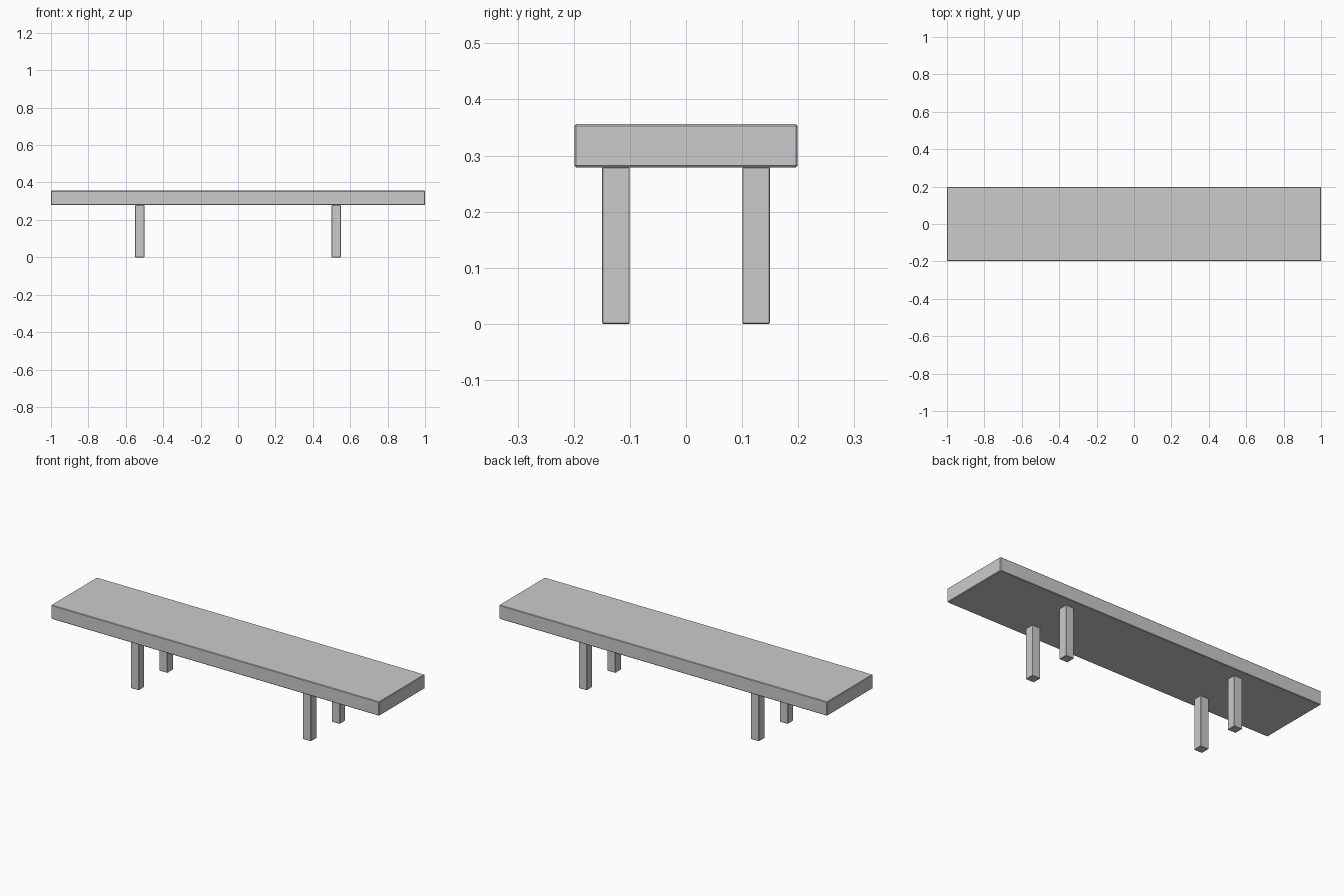
import bpy

if "Cube" in bpy.data.objects:
    bpy.data.objects.remove(bpy.data.objects["Cube"])


def box(name, center, size, bevel):
    """Flat-shaded box with a narrow chamfer on its edges."""
    bpy.ops.mesh.primitive_cube_add(size=1, location=center)
    obj = bpy.context.object
    obj.name = name
    obj.scale = size
    bpy.ops.object.transform_apply(location=False, rotation=False, scale=True)
    mod = obj.modifiers.new("edge_chamfer", 'BEVEL')
    mod.width = bevel
    mod.segments = 1
    return obj


SEAT_BOTTOM, SEAT_TOP = 0.279, 0.356

# Long seat plank
box("seat", (0, 0, (SEAT_BOTTOM + SEAT_TOP) / 2),
    (2.0, 0.398, SEAT_TOP - SEAT_BOTTOM), 0.003)

# Four square legs
for x_name, sx in (("left", -1), ("right", 1)):
    for y_name, sy in (("front", -1), ("back", 1)):
        box(f"{y_name}_{x_name}_leg",
            (sx * 0.525, sy * 0.125, SEAT_BOTTOM / 2),
            (0.049, 0.049, SEAT_BOTTOM), 0.0015)
